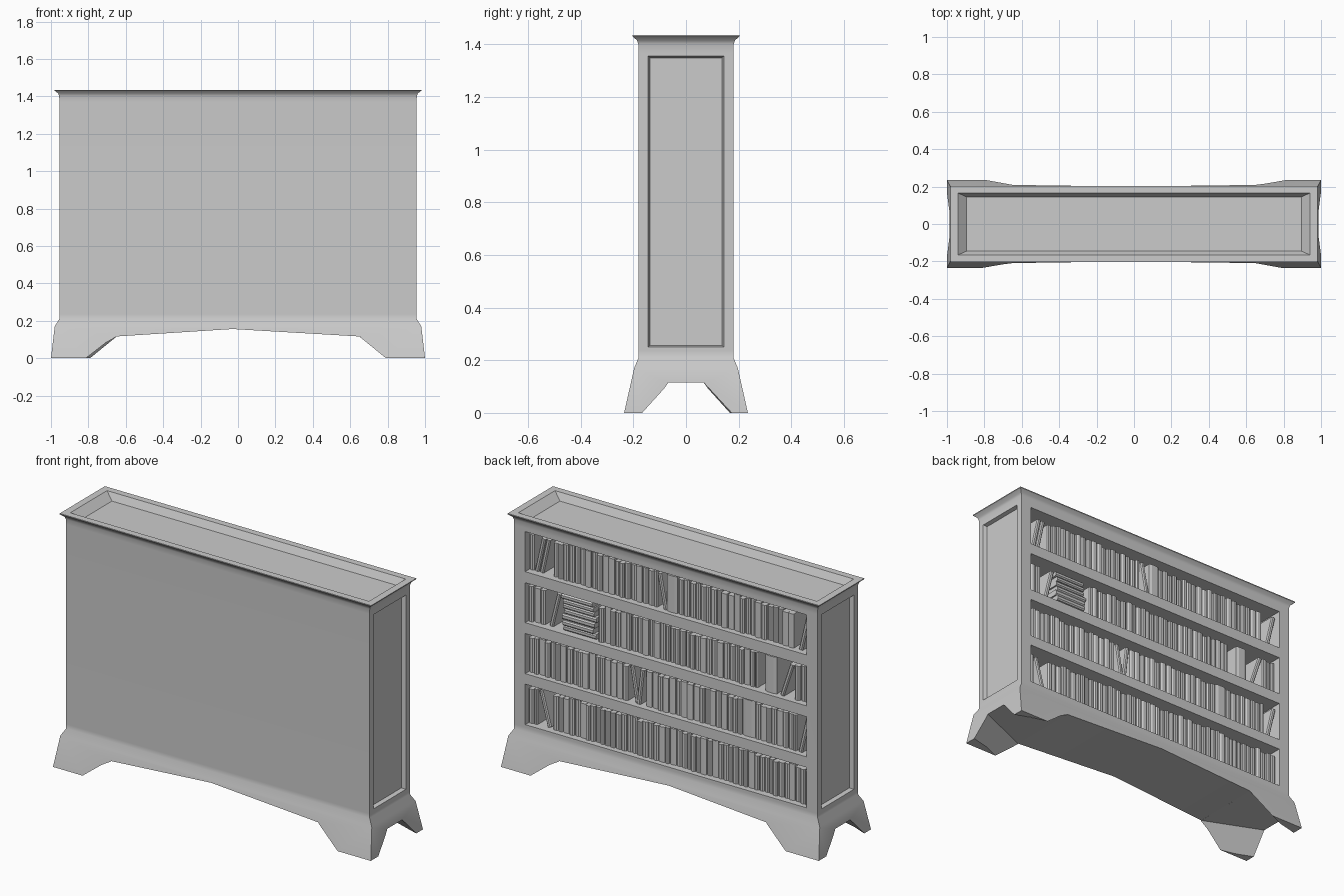
import bpy, bmesh, math, random
from mathutils import Matrix, Vector

if "Cube" in bpy.data.objects:
    bpy.data.objects.remove(bpy.data.objects["Cube"])

random.seed(7)


def new_object(name, bm):
    bmesh.ops.recalc_face_normals(bm, faces=bm.faces)
    me = bpy.data.meshes.new(name)
    bm.to_mesh(me)
    bm.free()
    ob = bpy.data.objects.new(name, me)
    bpy.context.collection.objects.link(ob)
    return ob


def skin(bm, loops):
    """Join equal-sized point loops with quads and cap both ends."""
    rows = [[bm.verts.new(p) for p in loop] for loop in loops]
    n = len(rows[0])
    for a, b in zip(rows, rows[1:]):
        for i in range(n):
            j = (i + 1) % n
            bm.faces.new((a[i], a[j], b[j], b[i]))
    bm.faces.new(rows[0][::-1])
    bm.faces.new(rows[-1])


def solid(name, loops):
    bm = bmesh.new()
    skin(bm, loops)
    return new_object(name, bm)


def loft(name, rings):
    """Stack centred rectangles given as (z, half_x, half_y)."""
    return solid(name, [[(-x, -y, z), (x, -y, z), (x, y, z), (-x, y, z)] for z, x, y in rings])


def octagon(z, a, b):
    """Rectangle with cut corners, mirrored from the two points of one corner."""
    (ax, ay), (bx, by) = a, b
    return [(bx, -by, z), (bx, by, z), (ax, ay, z), (-ax, ay, z),
            (-bx, by, z), (-bx, -by, z), (-ax, -ay, z), (ax, -ay, z)]


def carve(target, cutter):
    mod = target.modifiers.new("carve", 'BOOLEAN')
    mod.operation, mod.solver, mod.object = 'DIFFERENCE', 'EXACT', cutter
    bpy.context.view_layer.objects.active = target
    bpy.ops.object.modifier_apply(modifier=mod.name)
    bpy.data.objects.remove(cutter)


# Carcass: flared plinth, straight body and cornice in one loft
carcass = loft("bookcase_carcass", [
    (0, 1.0, .235), (.17, .98, .197), (.21, .955, .18), (.235, .955, .18), (1.37, .955, .18),
    (1.4, .956, .181), (1.415, .961, .186), (1.43, .98, .203), (1.435, .98, .203)])

# Underside: hollow sloping up from four corner feet, then a shallow long arch
carve(carcass, solid("foot_hollow", [
    octagon(-.0575, (.826, .263), (1.054, .207)),
    octagon(.115, (.628, .2185), (1.012, .0565))]))
carve(carcass, solid("long_arch", [
    [(x, y, z) for x, z in ((-.64, .1), (.64, .1), (.655, .116), (-.03, .156), (-.655, .116))]
    for y in (-.4, .4)]))

# Sunken top panel
carve(carcass, loft("top_recess", [(1.395, .895, .145), (1.435, .94, .165), (1.47, .94, .165)]))

# Sunken side panels
for side in (-1, 1):
    carve(carcass, solid("side_recess", [
        [(side * x, y * w, z) for y, z in
         ((-1, .25 + g), (1, .25 + g), (1, 1.355 - g), (-1, 1.355 - g))]
        for x, w, g in ((.933, .137, .006), (.955, .144, 0), (.99, .144, 0))]))

# Shelf openings on the +y side
SHELVES = [(.25, .48), (.54, .768), (.83, 1.057), (1.12, 1.348)]
HALF = .886
for lo, hi in SHELVES:
    box = [(-HALF, lo), (HALF, lo), (HALF, hi), (-HALF, hi)]
    carve(carcass, solid("shelf_opening", [[(x, y, z) for x, z in box] for y in (-.14, .3)]))

bpy.context.view_layer.objects.active = carcass
carcass.select_set(True)
bpy.ops.object.shade_smooth_by_angle(angle=math.radians(40))


def book(bm, u, floor, t, h, angle=0):
    """Book with a rounded spine; u runs from the +x end, angle leans it that way."""
    front = random.uniform(.142, .154)
    back = front - .17
    section = [(0, back), (t, back), (t, front - .006), (.75 * t, front),
               (.25 * t, front), (0, front - .006)]
    rot = Matrix.Rotation(angle, 3, 'Y')
    loops = [[rot @ Vector((a, y, z)) for a, y in section] for z in (0, h)]
    pts = loops[0] + loops[1]
    u0, z0 = min(p.x for p in pts), min(p.z for p in pts)
    skin(bm, [[(HALF - (u + p.x - u0), p.y, floor + p.z - z0) for p in l] for l in loops])


# Book layouts from the lowest shelf: (kind, start, end)
LAYOUT = [
    [("row", 0, .055), ("lean_back", .06, .135), ("row", .15, 1.77)],
    [("row", 0, .63), ("lean_back", .635, .69), ("lean", .68, .725), ("row", .735, 1.345),
     ("wide", 1.345, 1.425), ("row", 1.425, 1.69), ("lean", 1.7, 1.768)],
    [("row", 0, .12), ("lean", .125, .195), ("stack", .205, .43), ("row", .44, 1.44),
     ("wide", 1.49, 1.565), ("lean", 1.585, 1.67), ("row", 1.675, 1.77)],
    [("row", 0, .03), ("lean", .035, .1), ("lean", .065, .13), ("row", .15, .81),
     ("lean_back", .81, .87), ("wide", .87, .94), ("row", .94, 1.69), ("lean", 1.7, 1.768)],
]

for number, ((lo, hi), parts) in enumerate(zip(SHELVES, LAYOUT), 1):
    bm = bmesh.new()
    for kind, start, end in parts:
        if kind == "row":
            u = start
            while u < end - .018:
                t = min(random.uniform(.028, .04), end - u)
                book(bm, u, lo, t - .003, random.uniform(.192, .208))
                u += t
        elif kind == "wide":
            book(bm, start, lo, end - start - .003, .208)
        elif kind == "stack":
            z = lo
            while z < hi - .042:
                t = random.uniform(.024, .034)
                book(bm, start + random.uniform(0, .015), z, t - .002,
                     random.uniform(.19, .205), math.pi / 2)
                z += t
        else:
            a = math.asin((end - start - .022) / .2)
            book(bm, start, lo, .024, .2, a if kind == "lean" else -a)
    new_object(f"books_shelf_{number}", bm)
